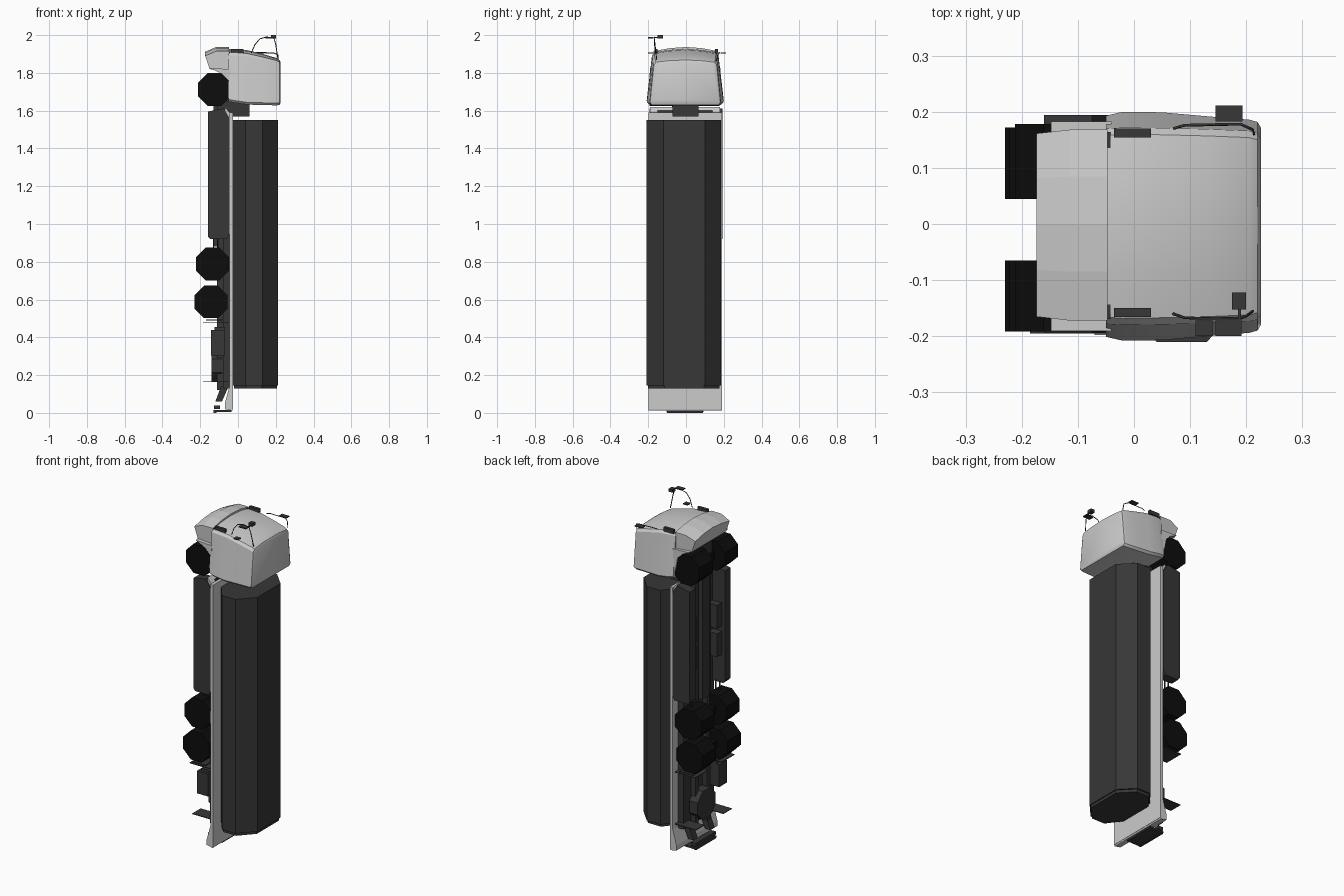
import bpy, bmesh, math
from mathutils import Vector

cube = bpy.data.objects.get("Cube")
if cube:
    bpy.data.objects.remove(cube, do_unlink=True)


def material(name, v):
    m = bpy.data.materials.new(name)
    m.use_nodes = True
    m.diffuse_color = (v, v, v, 1)
    m.node_tree.nodes["Principled BSDF"].inputs["Base Color"].default_value = (v, v, v, 1)
    return m


LIGHT = material("light grey paint", 0.6)
DARK = material("dark grey", 0.038)
BLACK = material("black rubber", 0.004)


def finish(name, bm, mat, smooth=False):
    bmesh.ops.recalc_face_normals(bm, faces=bm.faces)
    me = bpy.data.meshes.new(name)
    bm.to_mesh(me)
    bm.free()
    me.materials.append(mat)
    ob = bpy.data.objects.new(name, me)
    bpy.context.collection.objects.link(ob)
    if smooth:
        bpy.ops.object.select_all(action='DESELECT')
        ob.select_set(True)
        bpy.context.view_layer.objects.active = ob
        bpy.ops.object.shade_smooth_by_angle(angle=math.radians(30))
    return ob


def loft(name, rings, mat, smooth=False):
    """Skin closed rings that have equal point counts, with capped ends."""
    bm = bmesh.new()
    rows = [[bm.verts.new(p) for p in r] for r in rings]
    n = len(rows[0])
    for a, b in zip(rows, rows[1:]):
        for i in range(n):
            bm.faces.new((a[i], a[(i + 1) % n], b[(i + 1) % n], b[i]))
    bm.faces.new(rows[0])
    bm.faces.new(rows[-1])
    return finish(name, bm, mat, smooth)


def prism_y(name, pts, y0, y1, mat):
    """Extrude an (x, z) outline across the width."""
    return loft(name, [[(x, y, z) for x, z in pts] for y in (y0, y1)], mat)


def prism_z(name, pts, levels, mat):
    """Extrude an (x, y) outline along the length; levels are (z, scale)."""
    cx = sum(p[0] for p in pts) / len(pts)
    cy = sum(p[1] for p in pts) / len(pts)
    return loft(name, [[(cx + (x - cx) * s, cy + (y - cy) * s, z) for x, y in pts]
                       for z, s in levels], mat)


def box(name, x0, x1, y0, y1, z0, z1, mat):
    return prism_y(name, [(x0, z0), (x1, z0), (x1, z1), (x0, z1)], y0, y1, mat)


def octagon(x, z, r):
    return [(x + r * math.cos(math.pi * (i + .5) / 4), z + r * math.sin(math.pi * (i + .5) / 4))
            for i in range(8)]


def wire(name, pts, r=0.0025):
    cu = bpy.data.curves.new(name, 'CURVE')
    cu.dimensions = '3D'
    cu.bevel_depth = r
    cu.bevel_resolution = 0
    sp = cu.splines.new('POLY')
    sp.points.add(len(pts) - 1)
    for p, co in zip(sp.points, pts):
        p.co = (*co, 1)
    cu.materials.append(DARK)
    ob = bpy.data.objects.new(name, cu)
    bpy.context.collection.objects.link(ob)


# Cargo container with eight-sided section and slimmer tail cap
section = [(-.028, -.12), (.04, -.21), (.13, -.21), (.212, -.12),
           (.212, .10), (.13, .186), (.04, .186), (-.028, .10)]
prism_z("container", section, [(.145, 1), (1.55, 1)], DARK)
prism_z("container_tail_cap", section, [(.128, .95), (.146, .95)], DARK)

# Load deck and tail wedge
box("deck", -.045, -.026, -.198, .19, .02, 1.59, LIGHT)
prism_y("deck_tail", [(-.028, .02), (-.03, .012), (-.07, .02), (-.07, .05), (-.045, .14)],
        -.198, .19, LIGHT)
prism_y("deck_nose", [(-.044, 1.59), (-.07, 1.62), (-.07, 1.56), (-.044, 1.50)],
        -.19, .18, LIGHT)

# Chassis
box("subframe", -.08, -.044, -.15, .14, .13, 1.60, DARK)
for s in (-1, 1):
    box("chassis_rail", -.11, -.075, s * .055 - .018, s * .055 + .012, .12, 1.70, DARK)
box("driveshaft_housing", -.13, -.08, -.035, .03, .88, 1.60, DARK)
box("cab_mount", -.08, .06, -.072, .066, 1.57, 1.65, DARK)
box("engine", -.13, -.05, -.06, .055, 1.60, 1.80, DARK)

# Wheels on three axles
for axle, x, z, shift in (("front", -.125, 1.712, .006), ("middle", -.135, .788, 0),
                          ("rear", -.143, .588, 0)):
    for side, y0, y1 in (("left", .045, .172 + shift), ("right", -.192, -.065)):
        ob = prism_y(f"{axle}_{side}_wheel", octagon(x, z, .094), y0, y1, BLACK)
    box(f"{axle}_axle", x - .02, x + .02, -.07, .05, z - .02, z + .02, BLACK)

# Side skirts, their inner boxes and rods
skirt = [(-.16, .935), (-.148, .92), (-.06, .92), (-.045, .95), (-.045, 1.56),
         (-.075, 1.612), (-.16, 1.595)]
for s, name in ((1, "left"), (-1, "right")):
    o = s * .194
    prism_y(f"{name}_skirt", skirt, o - s * .055, o, DARK)
    for z in (1.09, 1.26):
        box(f"{name}_equipment_box", -.14, -.07, s * .14, s * .095, z, z + .14, DARK)
    for x in (-.13, -.105):
        box(f"{name}_skirt_rod", x - .003, x + .003, s * .13, s * .136, .80, .93, DARK)

# Tail equipment
prism_z_pts = octagon(0, .25, .092)
loft("spare_wheel", [[(x, y + .005, z) for y, z in prism_z_pts] for x in (-.14, -.085)], DARK)
box("right_tool_box", -.143, -.07, -.185, -.11, .305, .44, DARK)
box("tool_box_step", -.125, -.07, -.17, -.11, .43, .455, DARK)
for s in (-1, 1):
    y = s * .125 - .01
    box("rear_mudflap", -.185, -.05, y - .06, y + .06, .478, .482, DARK)
    box("rear_mudflap_bracket", -.17, -.08, y - .06, y + .06, .490, .494, DARK)
    box("tail_flap", -.185, -.04, s * .09, s * .17, .163, .167, DARK)
    prism_y("tail_bracket", [(-.12, .06), (-.085, .06), (-.05, .14), (-.09, .14)],
            s * .08 - .02, s * .08 + .02, DARK)
box("underrun_bar", -.128, -.095, -.10, .09, .02, .04, DARK)
box("tail_plate", -.13, -.035, -.102, .092, .004, .014, DARK)
box("tail_lip", -.13, -.115, -.10, .09, 0, .012, DARK)


# Cab: one ring per height, tapering forward with a bowed windscreen face
def cab_ring(x, zr, zf, yr, yf, bow):
    half = [(yr * .94, zr), (yr, zr + .012), (yf + .004, zf - .015), (yf - .008, zf),
            (yf * .5, zf + bow * .75)]
    pts = half + [(0, zf + bow)] + [(-y, z) for y, z in reversed(half)]
    return [(x, y - .004, z) for y, z in pts]


loft("cab", [cab_ring(-.05, 1.648, 1.908, .197, .170, .018),
             cab_ring(-.02, 1.642, 1.908, .204, .172, .018),
             cab_ring(.05, 1.632, 1.902, .203, .171, .018),
             cab_ring(.13, 1.63, 1.884, .196, .169, .017),
             cab_ring(.205, 1.628, 1.865, .190, .166, .013),
             cab_ring(.22, 1.631, 1.857, .186, .162, .011),
             cab_ring(.226, 1.642, 1.845, .176, .152, .009)], LIGHT, True)


# Bumper, bowed forward, and the dark seam above it
def bumper_ring(y, b):
    return [(-.047, y, 1.80), (-.047, y, 1.915 + b), (-.115, y, 1.915 + b),
            (-.174, y * .96, 1.89 + b), (-.15, y * .96, 1.82)]


loft("bumper", [bumper_ring(y, b) for y, b in ((-.172, 0), (-.085, .016), (0, .022),
                                               (.085, .016), (.168, 0))], LIGHT)
box("bumper_seam", -.05, -.042, -.168, .164, 1.80, 1.912, DARK)

# Wheel-arch panels
arch = [(-.045, 1.65), (-.04, 1.82), (-.148, 1.825), (-.105, 1.805), (-.072, 1.775), (-.062, 1.72)]
for s in (-1, 1):
    prism_y("wheel_arch", arch, s * .160 - .004, s * .187 - .004, LIGHT)
    y = s * .160 + .002
    box("headlamp", -.036, .03, y - .008, y + .008, 1.902, 1.926, DARK)

# Mirror arms and mirrors
wire("right_mirror_arm", [(.07, -.160, 1.905), (.09, -.167, 1.95), (.115, -.168, 1.98),
                          (.15, -.168, 1.99), (.19, -.168, 1.985), (.20, -.164, 1.95),
                          (.212, -.155, 1.87)])
wire("left_mirror_arm", [(.07, .170, 1.904), (.09, .176, 1.908), (.19, .178, 1.906),
                         (.212, .168, 1.895), (.214, .160, 1.86)])
box("right_main_mirror", .145, .192, -.2, -.172, 1.983, 1.989, DARK)
box("right_wide_mirror", .11, .14, -.2, -.172, 1.903, 1.909, DARK)
box("kerb_mirror", .175, .2, -.152, -.122, 1.982, 2.0, DARK)
box("kerb_mirror_bracket", .185, .191, -.17, -.15, 1.984, 1.99, DARK)
box("left_main_mirror", .145, .193, .183, .211, 1.902, 1.908, DARK)
